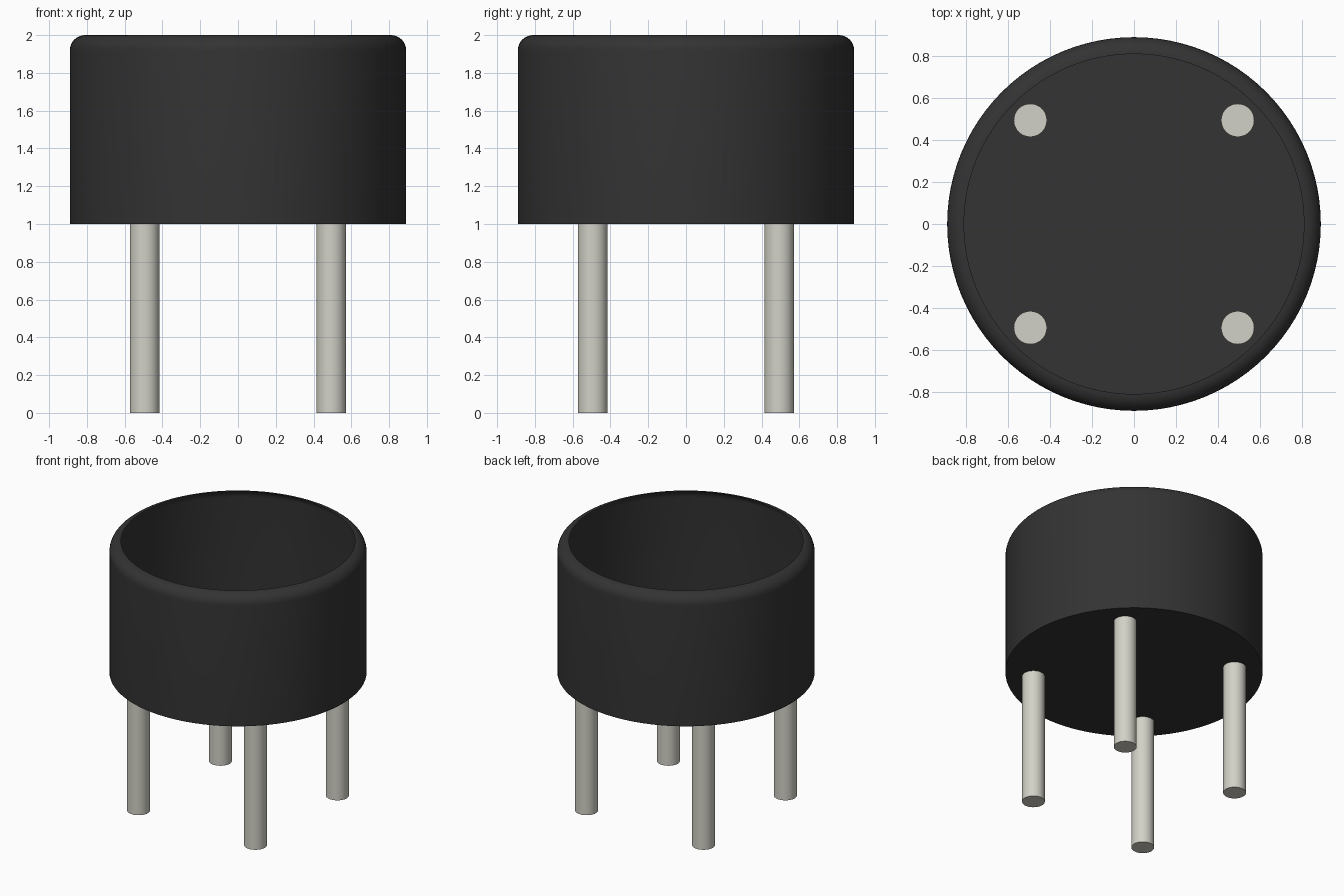
import bpy, bmesh, math

if "Cube" in bpy.data.objects:
    bpy.data.objects.remove(bpy.data.objects["Cube"], do_unlink=True)


def material(name, color):
    m = bpy.data.materials.new(name)
    m.use_nodes = True
    m.diffuse_color = color
    m.node_tree.nodes["Principled BSDF"].inputs["Base Color"].default_value = color
    return m


black = material("black plastic", (0.033, 0.033, 0.033, 1))
metal = material("pale metal", (0.645, 0.638, 0.571, 1))


def finish(obj, mat):
    obj.data.materials.append(mat)
    bpy.ops.object.select_all(action="DESELECT")
    obj.select_set(True)
    bpy.context.view_layer.objects.active = obj
    bpy.ops.object.shade_smooth_by_angle(angle=math.radians(35))


# Open cup: flat floor, straight wall and a rounded lip turning inward
radius, lip, floor_z, top_z = 0.89, 0.08, 1.0, 2.0
profile = [(0, floor_z), (radius, floor_z)]
for i in range(9):
    a = math.pi / 2 * i / 8
    profile.append((radius - lip + lip * math.cos(a), top_z - lip + lip * math.sin(a)))

bm = bmesh.new()
verts = [bm.verts.new((r, 0, z)) for r, z in profile]
edges = [bm.edges.new(pair) for pair in zip(verts, verts[1:])]
bmesh.ops.spin(bm, geom=verts + edges, axis=(0, 0, 1), cent=(0, 0, 0),
               angle=math.tau, steps=96, use_duplicate=False)
bmesh.ops.remove_doubles(bm, verts=bm.verts, dist=0.0005)
bmesh.ops.recalc_face_normals(bm, faces=bm.faces)
# Make the floor face downward, so that the outside is the front side
if min(bm.faces, key=lambda f: f.calc_center_median().z).normal.z > 0:
    bmesh.ops.reverse_faces(bm, faces=bm.faces)
mesh = bpy.data.meshes.new("cup_body")
bm.to_mesh(mesh)
bm.free()
cup = bpy.data.objects.new("cup_body", mesh)
bpy.context.collection.objects.link(cup)
finish(cup, black)

# Four round pins, ending just above the cup floor
pin_top = 1.03
for side, sx in (("left", 1), ("right", -1)):
    for end, sy in (("front", -1), ("back", 1)):
        bpy.ops.mesh.primitive_cylinder_add(
            vertices=40, radius=0.079, depth=pin_top,
            location=(sx * 0.494, sy * 0.494, pin_top / 2))
        pin = bpy.context.object
        pin.name = f"{end}_{side}_pin"
        finish(pin, metal)
